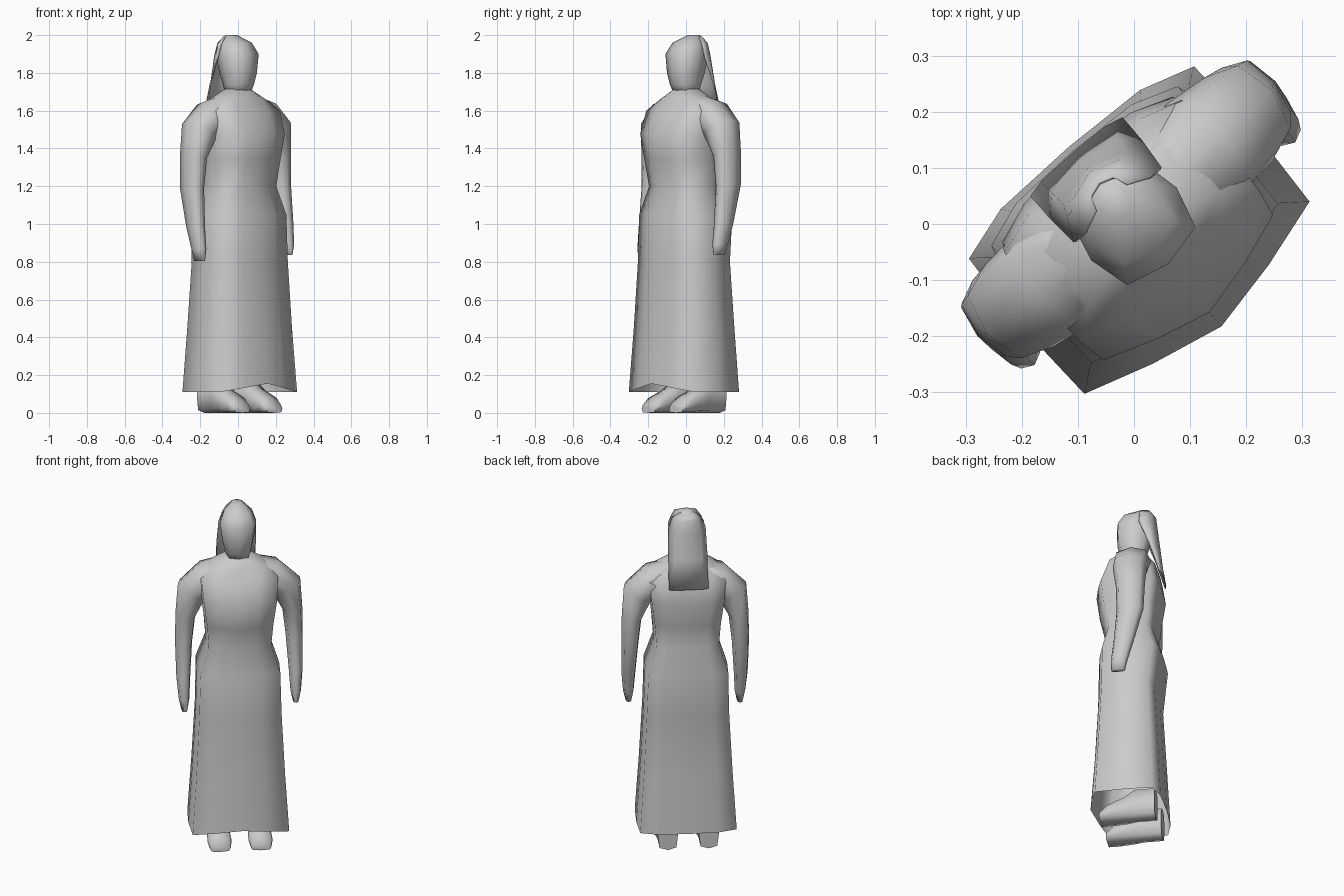
import bpy, bmesh, math
from mathutils import Matrix, Vector

cube = bpy.data.objects.get("Cube")
if cube:
    bpy.data.objects.remove(cube)

TURN = Matrix.Rotation(math.radians(40.5), 4, 'Z')  # the figure stands turned

clay = bpy.data.materials.new("plain_grey")
clay.use_nodes = True
GREY = (0.6, 0.6, 0.6, 1)
clay.diffuse_color = GREY
clay.node_tree.nodes["Principled BSDF"].inputs["Base Color"].default_value = GREY


def oval(count, n):
    """Unit superellipse; a higher n gives squarer corners."""
    pts = []
    for i in range(count):
        a = 2 * math.pi * i / count
        c, s = math.cos(a), math.sin(a)
        pts.append((math.copysign(abs(c) ** (2 / n), c), math.copysign(abs(s) ** (2 / n), s)))
    return pts


def loft(name, rings, closed=True, caps=(True, True)):
    """Skin a list of point rings into one smooth object."""
    bm = bmesh.new()
    rows = [[bm.verts.new(p) for p in ring] for ring in rings]
    count = len(rows[0])
    for a, b in zip(rows, rows[1:]):
        for i in range(count if closed else count - 1):
            j = (i + 1) % count
            bm.faces.new((a[i], a[j], b[j], b[i]))
    for row, cap in zip((rows[0], rows[-1]), caps):
        if cap:
            bm.faces.new(row)
    bmesh.ops.recalc_face_normals(bm, faces=bm.faces)
    bm.transform(TURN)
    mesh = bpy.data.meshes.new(name)
    bm.to_mesh(mesh)
    bm.free()
    mesh.materials.append(clay)
    obj = bpy.data.objects.new(name, mesh)
    bpy.context.collection.objects.link(obj)
    bpy.ops.object.select_all(action='DESELECT')
    obj.select_set(True)
    bpy.context.view_layer.objects.active = obj
    bpy.ops.object.shade_smooth_by_angle(angle=math.radians(80))
    return obj


def level_ring(z, w, front, back, profile, y=0.0):
    return [Vector((w * c, y + s * (back if s > 0 else front), z)) for c, s in profile]


# Robe cross-section: wide front and back panels meeting at side corners
BACK_HALF = [(1, 0), (0.97, 0.8), (0.6, 0.97), (0, 1), (-0.6, 0.97), (-0.97, 0.8)]
FRONT_HALF = [(-1, 0), (-0.97, -0.72), (-0.5, -0.88), (0, -1), (0.5, -0.88), (0.97, -0.72)]
PANEL = BACK_HALF + FRONT_HALF
ROUND = oval(12, 2.5)

# Robe: hem, hips, waist, chest, shoulders, neck (height, half width, front, back, profile)
robe = [level_ring(*r) for r in (
    (0.11, 0.272, 0.24, 0.18, PANEL), (0.45, 0.25, 0.217, 0.162, PANEL),
    (0.8, 0.232, 0.198, 0.142, PANEL), (1.05, 0.225, 0.193, 0.17, PANEL),
    (1.2, 0.176, 0.155, 0.125, PANEL), (1.34, 0.186, 0.188, 0.14, PANEL),
    (1.48, 0.205, 0.207, 0.16, PANEL), (1.6, 0.215, 0.137, 0.14, PANEL),
    (1.66, 0.165, 0.095, 0.11, ROUND), (1.715, 0.065, 0.058, 0.07, ROUND))]
for p in robe[0]:
    if p.y < 0:
        p.z += 0.045 * (1 - abs(p.x) / 0.272)  # hem lifts over the feet
loft("robe", robe, caps=(False, True))

# Head with chin, brow and crown
SKULL = oval(8, 3.1)
head = [level_ring(z, w, f, b, SKULL, y) for z, w, f, b, y in (
    (1.69, 0.06, 0.055, 0.06, 0), (1.74, 0.072, 0.08, 0.07, 0), (1.8, 0.086, 0.092, 0.09, 0),
    (1.9, 0.1, 0.094, 0.11, 0), (1.96, 0.074, 0.085, 0.085, 0.025), (2.0, 0.025, 0.03, 0.03, 0.055))]
loft("head", head)

# Veil: open sheet falling from the crown to the upper back
veil = [[(w * t, side + (back - side) * (1 - t ** 4), z) for t in (-1, -0.7, 0, 0.7, 1)]
        for z, w, side, back in ((1.992, 0.038, 0.062, 0.098), (1.957, 0.08, 0.045, 0.122),
                                 (1.89, 0.103, 0.045, 0.13), (1.74, 0.108, 0.105, 0.148),
                                 (1.57, 0.108, 0.158, 0.168))]
cloth = loft("veil", veil, closed=False, caps=(False, False))
thick = cloth.modifiers.new("thickness", 'SOLIDIFY')
thick.thickness = 0.006

# Arms: sleeve path (out, height, depth centre, half thickness, half depth)
SLEEVE = ((0.03, 1.63, 0.015, 0.07, 0.075), (0.165, 1.575, 0.02, 0.09, 0.105),
          (0.25, 1.5, 0.022, 0.088, 0.095), (0.285, 1.36, 0.03, 0.055, 0.08),
          (0.295, 1.2, 0.03, 0.047, 0.074), (0.3, 1.0, -0.005, 0.038, 0.056),
          (0.298, 0.88, -0.03, 0.029, 0.046), (0.297, 0.82, -0.035, 0.016, 0.038))
for side, label, shift, drop in ((1, "left", 0.015, -0.015), (-1, "right", 0, 0.015)):
    rings = []
    for k, (u, z, depth, half, deep) in enumerate(SLEEVE):
        before, after = SLEEVE[max(k - 1, 0)], SLEEVE[min(k + 1, len(SLEEVE) - 1)]
        along = Vector((after[0] - before[0], 0, after[1] - before[1])).normalized()
        out = Vector((-along.z, 0, along.x))
        lower = drop * k / (len(SLEEVE) - 1)  # one hand hangs a little lower
        middle = Vector((u + shift, depth, z - lower))
        ring = [middle + out * half * c + Vector((0, deep * s, 0)) for c, s in oval(8, 2.6)]
        rings.append([(side * p.x, p.y, p.z) for p in ring])
    loft(label + "_arm", rings)

    # Feet: toe, instep and ankle reaching up under the hem
    foot = [[(side * 0.112 + w * c, y, h / 2 * (1 + s)) for c, s in oval(8, 4)]
            for y, h, w in ((-0.165, 0.045, 0.056), (-0.12, 0.085, 0.066), (-0.03, 0.13, 0.062),
                            (0.03, 0.18, 0.054), (0.14, 0.18, 0.055))]
    loft(label + "_foot", foot)
